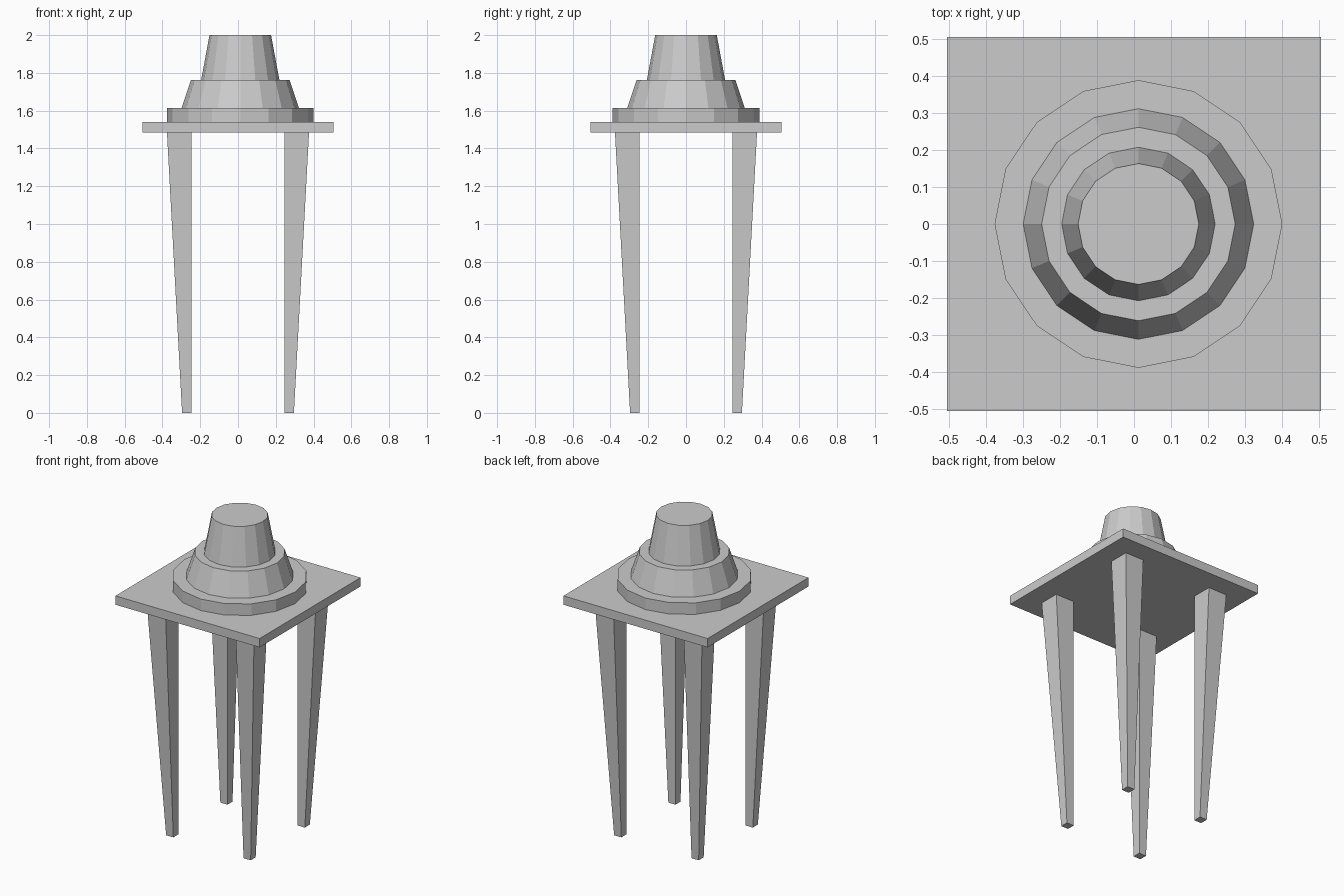
import bpy, bmesh, math

if "Cube" in bpy.data.objects:
    bpy.data.objects.remove(bpy.data.objects["Cube"])


def make_object(name, bm):
    bmesh.ops.recalc_face_normals(bm, faces=bm.faces)
    mesh = bpy.data.meshes.new(name)
    bm.to_mesh(mesh)
    bm.free()
    obj = bpy.data.objects.new(name, mesh)
    bpy.context.collection.objects.link(obj)
    return obj


def loft(name, rings):
    """Skin matching rings of points and cap both ends."""
    bm = bmesh.new()
    loops = [[bm.verts.new(p) for p in ring] for ring in rings]
    n = len(loops[0])
    for low, high in zip(loops, loops[1:]):
        for i in range(n):
            j = (i + 1) % n
            bm.faces.new((low[i], low[j], high[j], high[i]))
    bm.faces.new(loops[0][::-1])
    bm.faces.new(loops[-1])
    return make_object(name, bm)


def rectangle(x0, x1, y0, y1, z):
    return [(x0, y0, z), (x1, y0, z), (x1, y1, z), (x0, y1, z)]


def circle(radius, z, sides=16, cx=0.012):
    return [(cx + radius * math.cos(math.tau * i / sides),
             radius * math.sin(math.tau * i / sides), z) for i in range(sides)]


PLATE_BOTTOM, PLATE_TOP = 1.484, 1.54

# Square table top
loft("table_top", [rectangle(-0.505, 0.505, -0.505, 0.505, z)
                   for z in (PLATE_BOTTOM, PLATE_TOP)])

# Four legs: straight on the inner sides, tapered on the outer sides
INNER, FOOT, TOP = 0.246, 0.296, 0.376
for side, sx in (("left", -1), ("right", 1)):
    for end, sy in (("front", -1), ("back", 1)):
        loft(f"{end}_{side}_leg",
             [rectangle(sx * INNER, sx * outer, sy * INNER, sy * outer, z)
              for outer, z in ((FOOT, 0), (TOP, PLATE_BOTTOM))])

# Stepped 16-sided pedestal, slightly off centre on the table
PROFILE = [(0.388, PLATE_TOP), (0.388, 1.613), (0.311, 1.613),
           (0.261, 1.763), (0.207, 1.763), (0.163, 2.0)]
loft("stepped_pedestal", [circle(r, z) for r, z in PROFILE])
